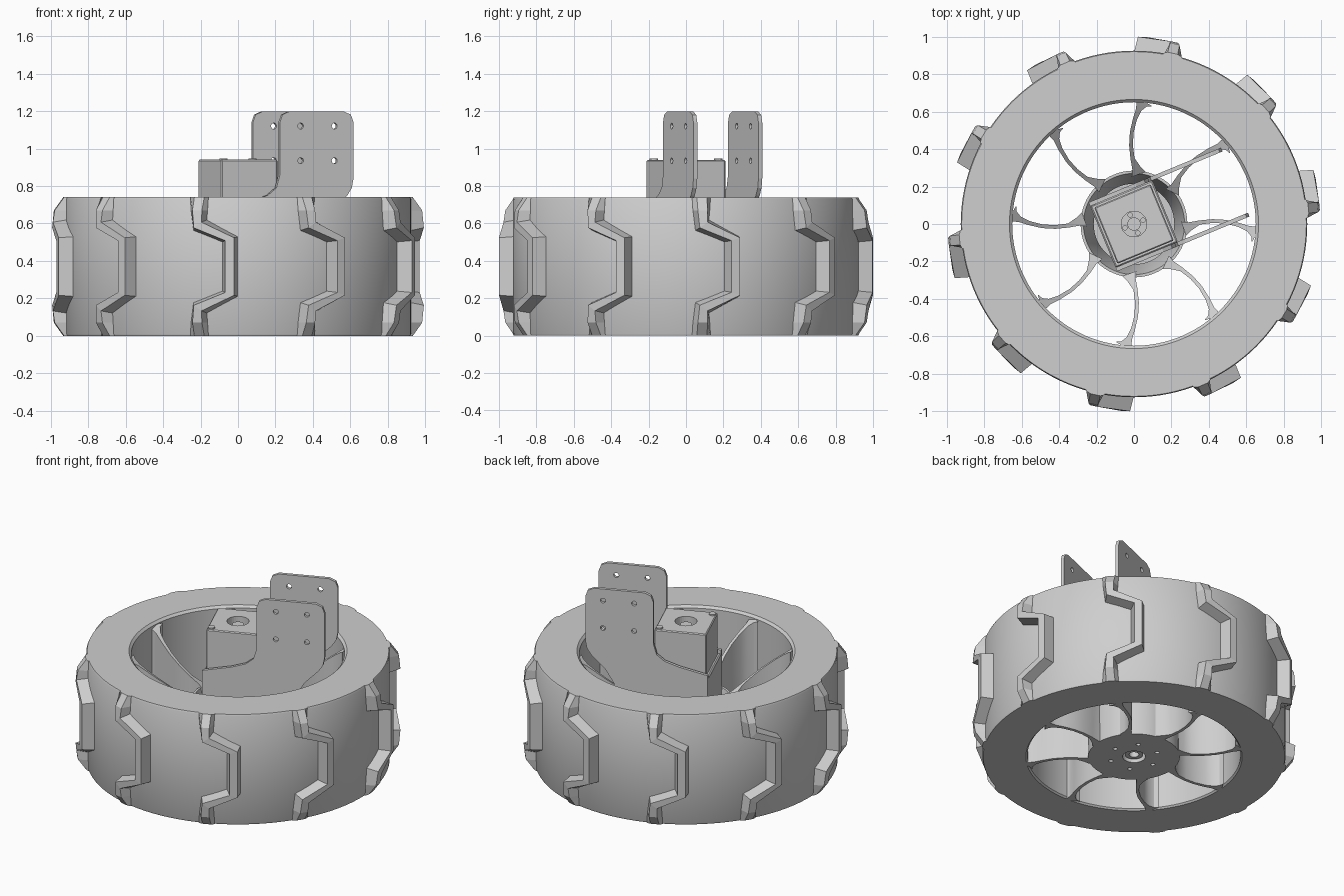
import bpy, bmesh, math
from mathutils import Vector, Matrix

if "Cube" in bpy.data.objects:
    bpy.data.objects.remove(bpy.data.objects["Cube"], do_unlink=True)

GREY = (0.62, 0.62, 0.62, 1)
TILT = math.radians(22.5)
TOP = 0.74

mat = bpy.data.materials.new("light grey plastic")
mat.use_nodes = True
mat.diffuse_color = GREY
mat.node_tree.nodes["Principled BSDF"].inputs["Base Color"].default_value = GREY


def finish(bm, name, tilt=0.0):
    bmesh.ops.recalc_face_normals(bm, faces=bm.faces)
    me = bpy.data.meshes.new(name)
    bm.to_mesh(me)
    bm.free()
    me.materials.append(mat)
    ob = bpy.data.objects.new(name, me)
    ob.rotation_euler.z = tilt
    bpy.context.collection.objects.link(ob)
    return ob


def smooth(ob):
    bpy.ops.object.select_all(action='DESELECT')
    ob.select_set(True)
    bpy.context.view_layer.objects.active = ob
    bpy.ops.object.shade_smooth_by_angle(angle=math.radians(30))


def lathe(name, profile, steps=96):
    """Revolve a closed (radius, height) profile about z."""
    bm = bmesh.new()
    rings = []
    for i in range(steps):
        a = math.tau * i / steps
        rings.append([bm.verts.new((r * math.cos(a), r * math.sin(a), z)) for r, z in profile])
    loft(bm, rings, closed=True)
    ob = finish(bm, name)
    return ob


def loft(bm, rings, closed=False):
    """Skin a row of equal sections, capping the ends if open."""
    n = len(rings[0])
    pairs = list(zip(rings, rings[1:] + rings[:1]))
    for a, b in (pairs if closed else pairs[:-1]):
        for j in range(n):
            k = (j + 1) % n
            bm.faces.new((a[j], a[k], b[k], b[j]))
    if not closed:
        bm.faces.new(rings[0])
        bm.faces.new(rings[-1])


def cylinder(bm, radius, depth, centre, axis='Z', sides=16):
    rot = Matrix.Rotation(math.pi / 2, 4, 'X') if axis == 'Y' else Matrix()
    bmesh.ops.create_cone(bm, cap_ends=True, segments=sides, radius1=radius, radius2=radius,
                          depth=depth, matrix=Matrix.Translation(centre) @ rot)


def box(name, size, z0, z1, bevel):
    bm = bmesh.new()
    bmesh.ops.create_cube(bm, size=1)
    bmesh.ops.scale(bm, vec=(size, size, z1 - z0), verts=bm.verts)
    bmesh.ops.translate(bm, vec=(0, 0, (z0 + z1) / 2), verts=bm.verts)
    ob = finish(bm, name, TILT)
    mod = ob.modifiers.new("edge", 'BEVEL')
    mod.width, mod.segments = bevel, 1
    return ob


def cut(ob, bm, tilt=0.0):
    """Subtract the shapes in bm from an object."""
    cutter = finish(bm, ob.name + "_cutter", tilt)
    cutter.hide_render = True
    cutter.hide_viewport = True
    mod = ob.modifiers.new("holes", 'BOOLEAN')
    mod.object, mod.operation, mod.solver = cutter, 'DIFFERENCE', 'EXACT'


# Tyre and rim in one ring
tyre = lathe("tyre_ring", [(0.65, 0.01), (0.66, 0), (0.92, 0), (0.925, 0.01),
                           (0.925, 0.73), (0.92, TOP), (0.665, TOP), (0.65, 0.725)], 128)
smooth(tyre)

# Ten stepped tread lugs: inner edge, outer edge (arc, height) and crown radius
half = [((-0.27, TOP), (-0.16, TOP), 0.935),
        ((-0.265, 0.67), (-0.165, 0.67), 0.985),
        ((-0.25, 0.56), (-0.17, 0.62), 0.995),
        ((-0.09, 0.50), (0.0, 0.53), 1.0)]
stations = half + [((a, TOP - za), (b, TOP - zb), r) for (a, za), (b, zb), r in reversed(half)]
for n in range(10):
    base = math.radians(-90 + 36 * n)
    bm = bmesh.new()
    rings = []
    for inner, outer, crown in stations:
        ring = []
        for f, r in ((0, 0.91), (0.05, 0.927), (0.28, crown), (0.78, crown), (0.97, 0.927), (1, 0.91)):
            s, z = Vector(inner).lerp(Vector(outer), f)
            a = base + s / 0.95
            ring.append(bm.verts.new((r * math.cos(a), r * math.sin(a), z)))
        rings.append(ring)
    loft(bm, rings)
    finish(bm, f"tread_lug_{n + 1}")

# Hub cup with a funnel-shaped mouth, shaft hole and screw holes
hub = lathe("hub_cup", [(0.07, 0), (0.28, 0), (0.285, 0.42), (0.27, 0.42),
                        (0.215, 0.2), (0.215, 0.06), (0.07, 0.06)], 64)
bm = bmesh.new()
for i in range(6):
    a = math.tau * i / 6
    cylinder(bm, 0.014, 0.3, (0.15 * math.cos(a), 0.15 * math.sin(a), 0), sides=12)
cut(hub, bm)
smooth(hub)
smooth(lathe("shaft_collar", [(0.03, 0.015), (0.055, 0.015), (0.055, 0.12), (0.03, 0.12)], 32))

# Eight curved spokes, deep at the rim and shallow at the hub
path = [(0.025, 0.265, 0.08), (0.012, 0.30, 0.045), (-0.008, 0.35, 0.022), (-0.016, 0.42, 0.02),
        (-0.012, 0.49, 0.02), (0.005, 0.56, 0.022), (0.025, 0.61, 0.03), (0.04, 0.64, 0.06),
        (0.05, 0.657, 0.11)]
for n in range(8):
    turn = Matrix.Rotation(math.tau * n / 8, 3, 'Z')
    bm = bmesh.new()
    rings = []
    for i, (x, y, w) in enumerate(path):
        p, q = path[max(i - 1, 0)], path[min(i + 1, len(path) - 1)]
        side = Vector((q[1] - p[1], p[0] - q[0], 0)).normalized() * w / 2
        z = 0.42 + 0.3 * (y - 0.265) / 0.39
        c = Vector((x, y, 0))
        ring = [c - side, c + side, c + side + Vector((0, 0, z)), c - side + Vector((0, 0, z))]
        rings.append([bm.verts.new(turn @ v) for v in ring])
    loft(bm, rings)
    smooth(finish(bm, f"spoke_{n + 1}"))

# Square motor block with a socket in its top, on a wider base
block = box("motor_block", 0.325, 0.5, 0.94, 0.006)
bm = bmesh.new()
cylinder(bm, 0.068, 0.2, (0, 0, 0.94), sides=32)
cut(block, bm)
box("motor_base", 0.36, 0.28, 0.66, 0.008)
bm = bmesh.new()
cylinder(bm, 0.17, 0.24, (0, 0, 0.18), sides=48)
smooth(finish(bm, "motor_body"))

# Notched spindle in the socket
bm = bmesh.new()
cylinder(bm, 0.035, 0.1, (0, 0, 0.87), sides=24)
for i in range(4):
    a = math.tau * i / 4
    cylinder(bm, 0.015, 0.06, (0.052 * math.cos(a), 0.052 * math.sin(a), 0.86), sides=8)
finish(bm, "spindle", TILT)

# Block corner screws
bm = bmesh.new()
for s in (-1, 1):
    cylinder(bm, 0.022, 0.012, (0.137 * s, 0.13 * s, 0.942))
finish(bm, "block_screws", TILT)

# Two mounting plates with tall drilled tabs
outline = [(-0.18, 0.32), (0.22, 0.32), (0.34, 0.46), (0.46, 0.66), (0.55, 0.75), (0.575, 0.79),
           (0.585, 0.84), (0.585, 1.14), (0.57, 1.18), (0.53, 1.198), (0.215, 1.198),
           (0.175, 1.18), (0.16, 1.14), (0.16, 0.86), (0.14, 0.79), (0.09, 0.75),
           (0.0, 0.72), (-0.18, 0.68)]
for name, s in (("mounting_plate_left", 1), ("mounting_plate_right", -1)):
    bm = bmesh.new()
    rings = [[bm.verts.new((t, s * 0.188 + d, z)) for t, z in outline] for d in (-0.011, 0.011)]
    loft(bm, rings)
    plate = finish(bm, name, TILT)
    bm = bmesh.new()
    for t in (0.28, 0.475):
        for z in (0.935, 1.12):
            cylinder(bm, 0.016, 0.1, (t, s * 0.188, z), 'Y')
    cut(plate, bm, TILT)
